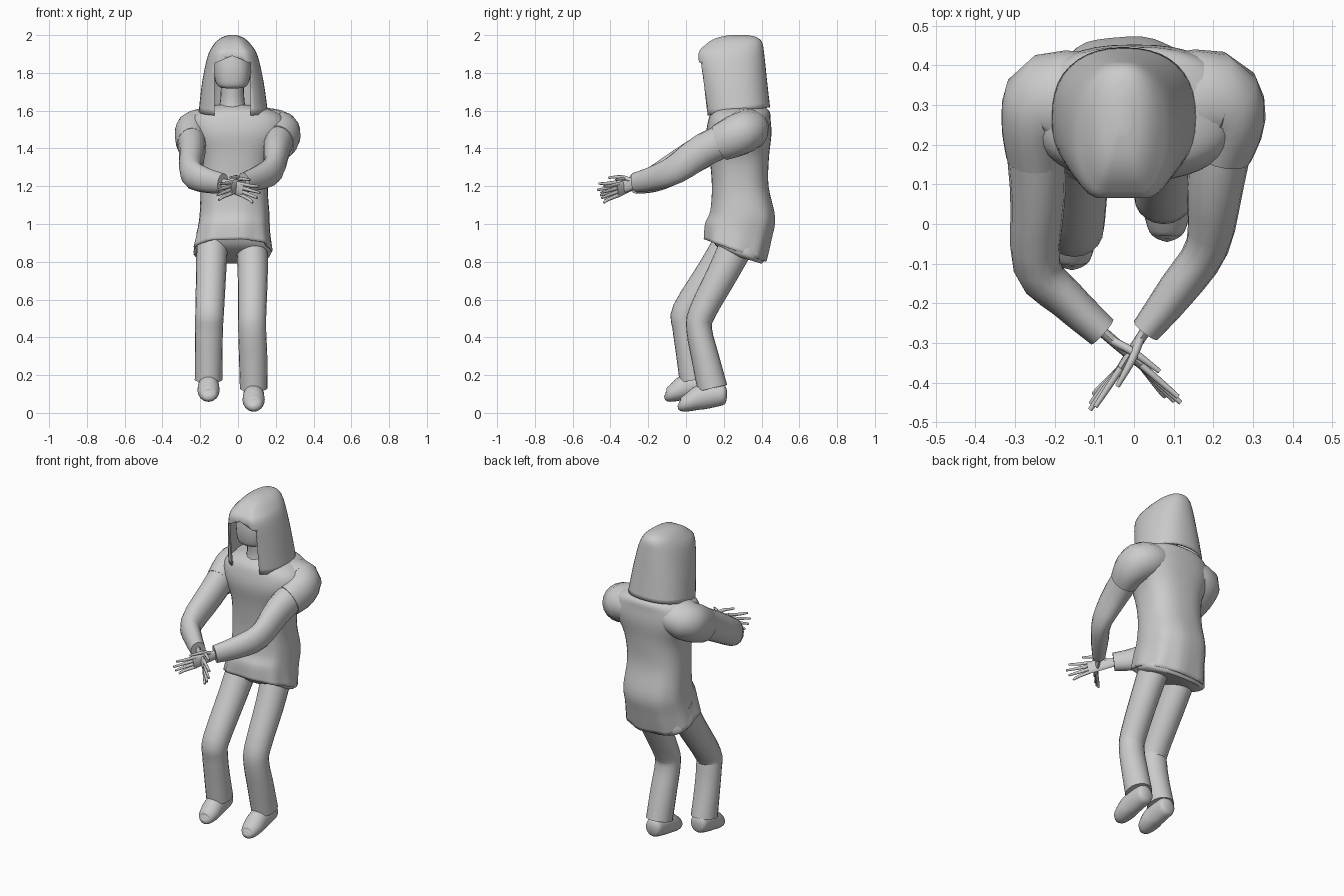
import bpy, bmesh
from math import cos, sin, pi
from mathutils import Vector


def smooth_rows(rows, steps):
    # Catmull-Rom interpolation through rows of section parameters
    out = []
    for i in range(len(rows) - 1):
        a, b, c, d = (rows[max(0, min(len(rows) - 1, i + k))] for k in (-1, 0, 1, 2))
        for s in range(steps):
            t = s / steps
            out.append([0.5 * (2 * q + (r - p) * t + (2 * p - 5 * q + 4 * r - w) * t * t
                               + (3 * q - p - 3 * r + w) * t ** 3)
                        for p, q, r, w in zip(a, b, c, d)])
    return out + [list(rows[-1])]


def skin(name, rings, cap_start=True, cap_end=True, angle=50):
    bm = bmesh.new()
    rv = [[bm.verts.new(p) for p in ring] for ring in rings]
    n = len(rv[0])
    for a, b in zip(rv, rv[1:]):
        for i in range(n):
            bm.faces.new((a[i], a[(i + 1) % n], b[(i + 1) % n], b[i]))
    if cap_start:
        bm.faces.new(rv[0])
    if cap_end:
        bm.faces.new(rv[-1])
    bmesh.ops.recalc_face_normals(bm, faces=bm.faces[:])
    me = bpy.data.meshes.new(name)
    bm.to_mesh(me)
    bm.free()
    ob = bpy.data.objects.new(name, me)
    bpy.context.collection.objects.link(ob)
    bpy.ops.object.select_all(action='DESELECT')
    ob.select_set(True)
    bpy.context.view_layer.objects.active = ob
    bpy.ops.object.shade_smooth_by_angle(angle=angle * pi / 180)
    return ob


def spow(v, e):
    return abs(v) ** e * (1 if v >= 0 else -1)


def stack(name, rows, n=40, power=2.5, folds=9, flat=1.1, **kw):
    # rows: z, centre x, centre y, radius x, radius y, tilt along y, fold depth
    # flat: the front is cut off straight at this fraction of radius y
    rings = []
    for z, cx, cy, rx, ry, tilt, amp in smooth_rows(rows, 4):
        ring = []
        for i in range(n):
            a = 2 * pi * i / n
            f = 1 + amp * cos(folds * a)
            dx, dy = rx * f * spow(cos(a), 2 / power), ry * f * spow(sin(a), 2 / power)
            dy = max(dy, -flat * ry)
            ring.append((cx + dx, cy + dy, z + tilt * dy))
        rings.append(ring)
    return skin(name, rings, **kw)


def tube(name, rows, hint, n=16, steps=3, **kw):
    # rows: x, y, z, radius along hint, radius across
    rows = smooth_rows(rows, steps)
    pts = [Vector(r[:3]) for r in rows]
    rings = []
    for i, r in enumerate(rows):
        t = (pts[min(i + 1, len(pts) - 1)] - pts[max(i - 1, 0)]).normalized()
        u = Vector(hint)
        u = (u - t * u.dot(t)).normalized()
        v = t.cross(u)
        rings.append([pts[i] + u * r[3] * cos(2 * pi * k / n) + v * r[4] * sin(2 * pi * k / n)
                      for k in range(n)])
    return skin(name, rings, **kw)


def solidify(ob, t):
    m = ob.modifiers.new("thickness", 'SOLIDIFY')
    m.thickness, m.offset = t, -1


X, Z = (1, 0, 0), (0, 0, 1)

# Loose shirt with slanted, rippled hem and broad sloping shoulders
shirt = stack("shirt", [
    (0.86, -0.03, 0.26, 0.207, 0.163, -0.36, 0.03),
    (0.96, -0.025, 0.277, 0.192, 0.175, -0.25, 0.015),
    (1.05, -0.02, 0.300, 0.185, 0.172, -0.10, 0.01),
    (1.20, -0.02, 0.287, 0.178, 0.15, 0, 0),
    (1.35, -0.01, 0.282, 0.19, 0.157, 0, 0),
    (1.47, 0, 0.28, 0.245, 0.172, 0, 0),
    (1.55, 0, 0.283, 0.25, 0.165, 0, 0),
    (1.60, -0.005, 0.29, 0.195, 0.15, 0, 0),
    (1.63, -0.02, 0.29, 0.10, 0.10, 0, 0)], cap_start=False)
solidify(shirt, 0.012)

# Seat of the trousers under the hem
stack("hips", [
    (0.82, -0.03, 0.30, 0.18, 0.10, -0.3, 0),
    (0.85, -0.03, 0.285, 0.205, 0.13, -0.3, 0),
    (0.92, -0.03, 0.275, 0.188, 0.145, -0.2, 0),
    (1.00, -0.03, 0.28, 0.165, 0.14, -0.1, 0)])

# Neck and face
stack("neck", [(1.58, -0.03, 0.26, 0.085, 0.10, 0, 0),
               (1.65, -0.03, 0.25, 0.065, 0.075, 0, 0),
               (1.76, -0.03, 0.24, 0.06, 0.075, 0, 0)], n=20, power=2)
stack("face", [(1.725, -0.03, 0.20, 0.065, 0.07, 0.1, 0),
               (1.75, -0.03, 0.215, 0.088, 0.105, 0.1, 0),
               (1.82, -0.03, 0.23, 0.100, 0.13, 0, 0),
               (1.91, -0.03, 0.24, 0.09, 0.13, 0, 0)], n=24, power=2.6)

# Long hair shell, flat in front, with an opening cut for the face
hair = stack("hair", [
    (1.595, -0.025, 0.2695, 0.183, 0.1755, 0.13, 0),
    (1.75, -0.027, 0.249, 0.163, 0.181, 0, 0),
    (1.89, -0.028, 0.229, 0.132, 0.186, 0, 0),
    (1.95, -0.03, 0.238, 0.098, 0.165, 0.07, 0),
    (1.985, -0.03, 0.255, 0.06, 0.117, 0.04, 0),
    (2.0, -0.03, 0.275, 0.02, 0.05, 0, 0)], power=2.3, flat=0.88, cap_start=False)
solidify(hair, 0.012)
gable = [(-0.125, 1.4), (0.065, 1.4), (0.065, 1.85), (-0.03, 1.89), (-0.125, 1.85)]
cutter = skin("face_cutter", [[(x, y, z) for x, z in gable] for y in (-0.1, 0.2)], angle=10)
cutter.hide_render = True
cutter.display_type = 'WIRE'
cut = hair.modifiers.new("opening", 'BOOLEAN')
cut.operation, cut.object = 'DIFFERENCE', cutter

# Arms with short sleeves (the two sides are posed differently)
arms = {
    "right": ([(0.23, 0.29, 1.48, 0.09, 0.085), (0.205, 0.10, 1.395, 0.088, 0.072),
               (0.185, -0.055, 1.29, 0.078, 0.055), (0.11, -0.165, 1.245, 0.066, 0.05),
               (0.03, -0.268, 1.22, 0.053, 0.038)],
              [(0.10, 0.30, 1.52, 0.10, 0.13), (0.20, 0.315, 1.495, 0.112, 0.122),
               (0.235, 0.26, 1.465, 0.11, 0.097), (0.218, 0.18, 1.43, 0.098, 0.080)]),
    "left": ([(-0.25, 0.27, 1.48, 0.09, 0.08), (-0.242, 0.08, 1.38, 0.088, 0.07),
              (-0.245, -0.105, 1.27, 0.078, 0.06), (-0.17, -0.19, 1.232, 0.067, 0.05),
              (-0.08, -0.272, 1.215, 0.054, 0.042)],
             [(-0.12, 0.30, 1.52, 0.10, 0.13), (-0.21, 0.31, 1.495, 0.112, 0.122),
              (-0.244, 0.25, 1.46, 0.11, 0.092), (-0.246, 0.17, 1.42, 0.098, 0.076)])}
for side, (arm, sleeve) in arms.items():
    tube(side + "_arm", arm, Z)
    tube(side + "_sleeve", sleeve, Z, n=20)

# Hands: flat palm, four fanned fingers and a thumb
hands = {"right": ((0.045, -0.245, 1.222), (-0.105, -0.472, 1.165)),
         "left": ((-0.095, -0.258, 1.217), (0.122, -0.445, 1.15))}
for side, (wrist, tip) in hands.items():
    w, e = Vector(wrist), Vector(tip)
    d = e - w
    across = d.cross(Vector(Z)).normalized()
    at = lambda f, h, s=0: w + d * f + Vector(Z) * h + across * s
    tube(side + "_palm", [(*at(0, 0), 0.025, 0.014), (*at(0.3, 0), 0.034, 0.013),
                          (*at(0.58, 0), 0.04, 0.010)], Z, n=12)
    for k, (h, reach) in enumerate([(0.03, 0.95), (0.01, 1.0), (-0.01, 0.95), (-0.03, 0.86)]):
        tube(f"{side}_finger_{k + 1}",
             [(*at(0.52, h), 0.010, 0.009), (*at(0.76, h * 1.2, 0.005 * k), 0.009, 0.008),
              (*at(reach, h * 1.55, 0.007 * k), 0.006, 0.006)], Z, n=8)
    tube(side + "_thumb", [(*at(0.2, 0.02), 0.012, 0.011), (*at(0.4, 0.05, -0.012), 0.01, 0.01),
                           (*at(0.68, 0.062, -0.018), 0.006, 0.006)], Z, n=8)

# Bent legs with trouser cuffs
legs = {
    "right": [(0.07, 0.30, 0.95, 0.085, 0.095), (0.078, 0.20, 0.75, 0.08, 0.083),
              (0.075, 0.085, 0.53, 0.075, 0.072), (0.075, 0.07, 0.44, 0.074, 0.068),
              (0.08, 0.10, 0.30, 0.075, 0.073), (0.083, 0.14, 0.13, 0.073, 0.08)],
    "left": [(-0.135, 0.27, 0.95, 0.085, 0.095), (-0.142, 0.14, 0.75, 0.08, 0.083),
             (-0.15, 0.0, 0.54, 0.076, 0.074), (-0.153, -0.005, 0.46, 0.074, 0.068),
             (-0.155, 0.015, 0.33, 0.073, 0.07), (-0.156, 0.045, 0.175, 0.073, 0.08)]}
for side, rows in legs.items():
    tube(side + "_leg", rows, X, n=20)

# Shoes, toes pointing slightly down
for side, x, y, z in (("right", 0.083, 0.0, 0.0), ("left", -0.156, -0.075, 0.052)):
    rows = [(-0.042, 0.043, 0.004, 0.004), (-0.038, 0.042, 0.022, 0.02),
            (-0.02, 0.042, 0.044, 0.037), (0.03, 0.062, 0.058, 0.053), (0.08, 0.083, 0.057, 0.066),
            (0.16, 0.095, 0.054, 0.062), (0.205, 0.097, 0.046, 0.05), (0.218, 0.097, 0.01, 0.012)]
    tube(side + "_shoe", [(x, y + a * (0.9 if side == "left" else 1), z + b, c, r)
                          for a, b, c, r in rows], X, n=20, angle=80)
